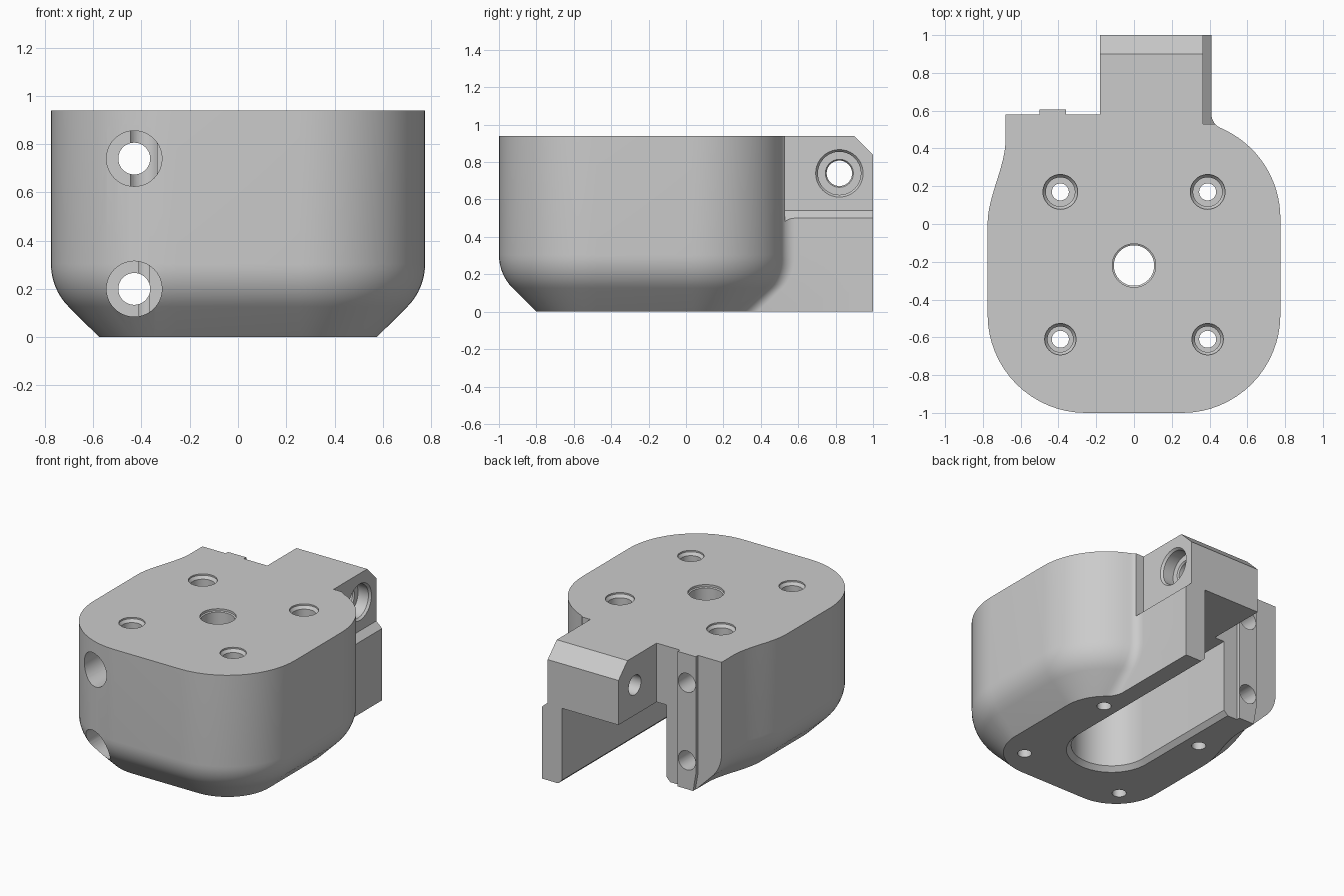
import bpy, bmesh
from math import sin, cos, radians, sqrt, atan2, pi
from mathutils import Vector

old = bpy.data.objects.get("Cube")
if old:
    bpy.data.objects.remove(old, do_unlink=True)

grey = bpy.data.materials.new("plain_grey")
grey.use_nodes = True
grey.diffuse_color = (0.6, 0.6, 0.6, 1)
grey.node_tree.nodes["Principled BSDF"].inputs["Base Color"].default_value = (0.6, 0.6, 0.6, 1)


def loft(name, layers):
    """Closed solid through matching loops of points."""
    bm = bmesh.new()
    loops = [[bm.verts.new(p) for p in layer] for layer in layers]
    n = len(loops[0])
    for a, b in zip(loops, loops[1:]):
        for i in range(n):
            j = (i + 1) % n
            bm.faces.new((a[i], a[j], b[j], b[i]))
    bm.faces.new(loops[0][::-1])
    bm.faces.new(loops[-1])
    bmesh.ops.recalc_face_normals(bm, faces=bm.faces)
    mesh = bpy.data.meshes.new(name)
    bm.to_mesh(mesh)
    bm.free()
    mesh.materials.append(grey)
    obj = bpy.data.objects.new(name, mesh)
    bpy.context.collection.objects.link(obj)
    return obj


def arc(cx, cy, r, start, end, steps=16):
    angles = [start + (end - start) * i / steps for i in range(steps + 1)]
    return [(cx + r * cos(a), cy + r * sin(a)) for a in angles]


def outline(inset):
    """Rounded housing with rear arm, inset at the rounded sides."""
    cx, front, rear = 0.255, -0.48, 0.03
    r = 0.52 - inset
    fillet = 0.08 + 0.3 * inset
    dx = 0.41 + fillet - cx
    dy = sqrt((r + fillet) ** 2 - dx ** 2)
    a = atan2(dy, dx)
    pts = arc(-cx, front, r, pi, 1.5 * pi) + arc(cx, front, r, 1.5 * pi, 2 * pi)
    pts += arc(cx, rear, r, 0, a)
    pts += arc(0.41 + fillet, rear + dy, fillet, pi + a, pi, 8)[1:]
    # rear arm, back wall and locating rib
    side = -0.68 + inset
    rib = max(-0.5, side + 0.002)
    pts += [(0.41, 1), (-0.18, 1), (-0.18, 0.58), (-0.36, 0.58), (-0.36, 0.605),
            (rib, 0.605), (rib, 0.58), (side, 0.58)]
    # gentle S-curve on the right side wall
    for i in range(16, -1, -1):
        t = i / 16
        pts.append((-0.775 + inset + 0.095 * t * t * (3 - 2 * t), 0.45 * t))
    return pts


# Housing: sloped base blending into vertical walls
levels = [(0, 0.2)]
for i in range(9):
    t = radians(45 - 45 * i / 8)
    levels.append((0.303 - 0.25 * sin(t), 0.25 - 0.25 * cos(t)))
levels.append((0.94, 0))
housing = loft("housing", [[(x, y, z) for x, y in outline(d)] for z, d in levels])


def cut(cutter):
    mod = housing.modifiers.new("cut", "BOOLEAN")
    mod.operation, mod.solver, mod.object = "DIFFERENCE", "EXACT", cutter
    bpy.context.view_layer.objects.active = housing
    bpy.ops.object.modifier_apply(modifier=mod.name)
    bpy.data.objects.remove(cutter, do_unlink=True)


def drill(start, axis, steps, sides=40):
    """Stepped hole; steps are (depth, radius) along the axis."""
    turn = Vector((0, 0, 1)).rotation_difference(Vector(axis))
    ring = arc(0, 0, 1, 0, 2 * pi, sides)[:-1]
    cut(loft("drill_cutter", [[Vector(start) + turn @ Vector((x * r, y * r, d)) for x, y in ring]
                              for d, r in steps]))


def slot(r, z):
    pts = arc(0, -0.22, r, pi, 2 * pi, 32) + [(r, 1.2), (-r, 1.2)]
    return [(x, y, z) for x, y in pts]


# Open slot in the underside with a chamfered rim
cut(loft("slot_cutter", [slot(0.315, -0.03), slot(0.255, 0.03), slot(0.255, 0.53)]))

# Step along the arm's left side
step = [(0.365, 1.1), (0.365, 0.54), (0.41, 0.5), (0.6, 0.33), (0.6, 1.1)]
cut(loft("step_cutter", [[(x, y, z) for x, z in step] for y in (0.53, 1.2)]))

# Bevel on the arm's rear top edge
bevel = [(0.8, 1.04), (1.1, 0.74), (1.1, 1.04)]
cut(loft("bevel_cutter", [[(x, y, z) for y, z in bevel] for x in (-0.5, 0.7)]))

# Centre bore
drill((0, -0.22, 0.96), (0, 0, -1), [(0, 0.115), (0.035, 0.115), (0.04, 0.107), (0.6, 0.107)])

# Four vertical screw holes with deep counterbores
for x in (-0.39, 0.39):
    for y, rim in ((0.17, 0.092), (-0.61, 0.083)):
        drill((x, y, 0.96), (0, 0, -1),
              [(0, rim), (0.03, rim), (0.05, rim - 0.015), (0.55, rim - 0.015),
               (0.55, 0.045), (1.1, 0.045)])

# Two clamp holes running front to back
for z in (0.74, 0.2):
    drill((-0.43, -1.1, z), (0, 1, 0), [(0, 0.115), (0.45, 0.115), (0.45, 0.066), (1.9, 0.066)])

# Cross hole through the arm
drill((0.42, 0.82, 0.74), (-1, 0, 0),
      [(0, 0.127), (0.055, 0.127), (0.07, 0.115), (0.15, 0.115), (0.15, 0.075),
       (0.16, 0.068), (0.8, 0.068)])

bpy.ops.object.select_all(action="DESELECT")
housing.select_set(True)
bpy.context.view_layer.objects.active = housing
bpy.ops.object.shade_smooth_by_angle(angle=radians(25))
